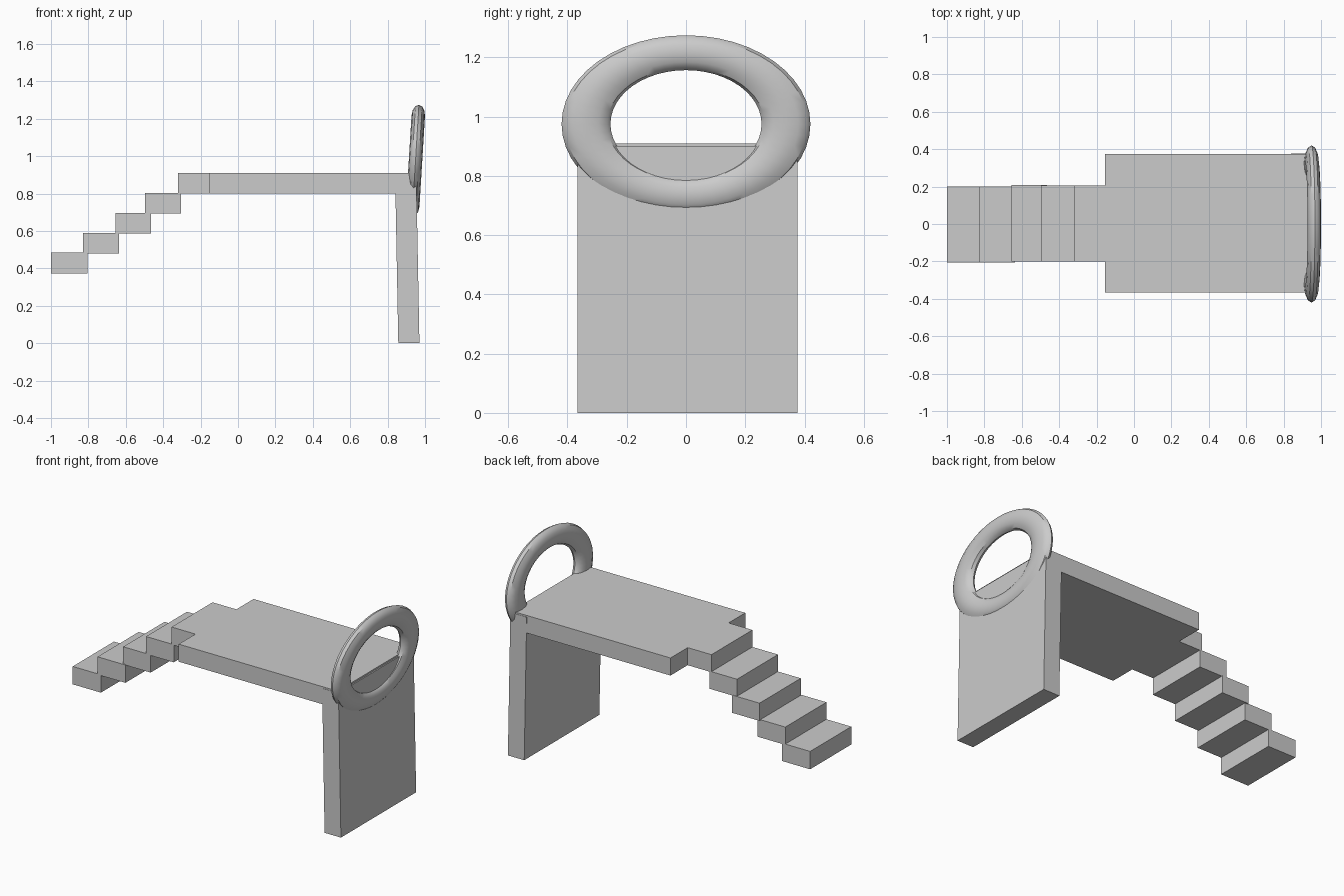
import bpy, bmesh
from math import radians

if "Cube" in bpy.data.objects:
    bpy.data.objects.remove(bpy.data.objects["Cube"])


def box(name, x0, x1, y0, y1, z0, z1, lean=0.0):
    """Box from its limits; lean shifts the top face along x."""
    bm = bmesh.new()
    bmesh.ops.create_cube(bm, size=1)
    for v in bm.verts:
        top = v.co.z > 0
        v.co.x = (x1 if v.co.x > 0 else x0) + (lean if top else 0)
        v.co.y = y1 if v.co.y > 0 else y0
        v.co.z = z1 if top else z0
    mesh = bpy.data.meshes.new(name)
    bm.to_mesh(mesh)
    bm.free()
    obj = bpy.data.objects.new(name, mesh)
    bpy.context.collection.objects.link(obj)
    return obj


# Deck and the slightly leaning end wall that carries it
box("deck", -0.155, 0.945, -0.365, 0.375, 0.80, 0.91)
box("end_wall", 0.857, 0.97, -0.367, 0.377, 0.0, 0.90, lean=-0.017)

# Overlapping steps: x start, x end, y start, y end
steps = [
    (-1.00, -0.805, -0.207, 0.20),
    (-0.828, -0.635, -0.207, 0.20),
    (-0.655, -0.465, -0.20, 0.208),
    (-0.497, -0.305, -0.20, 0.205),
    (-0.32, -0.13, -0.20, 0.205),
]
for i, (x0, x1, y0, y1) in enumerate(steps):
    z = 0.372 + i * 0.107
    box(f"step_{i + 1}", x0, x1, y0, y1, z, z + 0.112 - 0.0005 * i)

# Oval ring sunk into the end wall, tilted outward at the top
bpy.ops.mesh.primitive_torus_add(major_segments=48, minor_segments=12,
                                 major_radius=0.3375, minor_radius=0.0825,
                                 location=(0.949, 0, 0.975),
                                 rotation=(0, radians(93.5), 0))
ring = bpy.context.object
ring.name = "oval_ring"
ring.scale = (0.714, 1, 0.437)
bpy.ops.object.transform_apply(location=False, rotation=False, scale=True)
bpy.ops.object.shade_smooth_by_angle(angle=radians(35))
